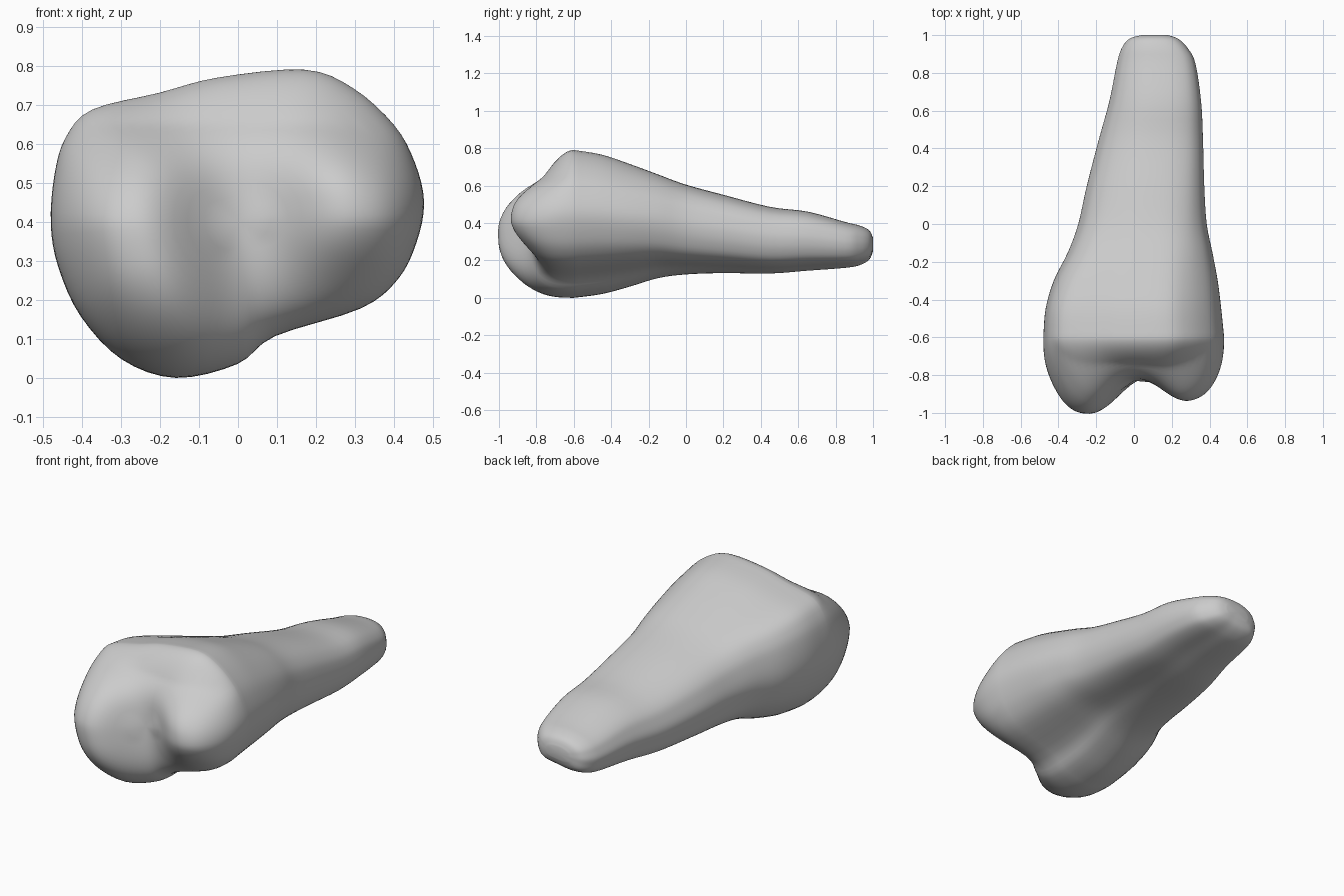
import bpy, bmesh, math
from mathutils import Vector

if "Cube" in bpy.data.objects:
    bpy.data.objects.remove(bpy.data.objects["Cube"])

# Matching cross-section outlines (0..1 in width and height), counter-clockwise
HEAD = [(1, .57), (.975, .70), (.92, .82), (.81, .94), (.68, 1), (.45, .975), (.29, .925),
        (.11, .87), (.04, .78), (.01, .66), (0, .5), (.02, .36), (.08, .2), (.19, .06),
        (.335, 0), (.5, .045), (.6, .135), (.83, .225), (.93, .32), (.98, .44)]
SHAFT = [(1, .52), (.99, .66), (.955, .8), (.87, .92), (.72, .99), (.52, 1), (.34, .96),
         (.18, .86), (.08, .74), (.03, .6), (0, .45), (.01, .3), (.04, .14), (.11, .04),
         (.27, 0), (.45, .02), (.62, .07), (.8, .12), (.92, .21), (.98, .36)]

# Stations along the bone: y, x min, x max, z min, z max, share of head outline
STATIONS = [
    (1.00, .04, .18, .25, .32, 0), (.98, -.025, .235, .205, .36, 0),
    (.93, -.065, .285, .175, .385, 0), (.85, -.09, .325, .16, .405, 0),
    (.65, -.13, .355, .145, .46, 0), (.45, -.185, .365, .13, .485, 0),
    (.2, -.25, .372, .132, .55, .1), (0, -.295, .385, .125, .605, .3),
    (-.15, -.35, .415, .105, .66, .6), (-.3, -.425, .443, .06, .715, .85),
    (-.45, -.468, .462, .02, .765, 1), (-.6, -.48, .477, 0, .79, 1)]


def catmull(a, b, c, d, t):
    return .5 * (2*b + (c-a)*t + (2*a - 5*b + 4*c - d)*t*t + (3*b - a - 3*c + d)*t**3)


def resample(points, steps, closed):
    pts = [Vector(p) for p in points]
    n = len(pts)
    get = (lambda i: pts[i % n]) if closed else (lambda i: pts[max(0, min(n-1, i))])
    out = [catmull(get(i-1), get(i), get(i+1), get(i+2), k/steps)
           for i in range(n if closed else n-1) for k in range(steps)]
    return out if closed else out + [pts[-1]]


def lobe(x, z, cx, cz, w, h):
    # Broad rounded bump
    return math.exp(-abs((x-cx)/w)**2.5 - abs((z-cz)/h)**2.5)


head, shaft = resample(HEAD, 4, True), resample(SHAFT, 4, True)
rings = []

# Tapering shaft flaring into the head
for y, x0, x1, z0, z1, k in resample(STATIONS, 4, False):
    rings.append([(x0 + (x1-x0)*p.x, y, z0 + (z1-z0)*p.y)
                  for p in (s.lerp(h, k) for s, h in zip(shaft, head))])

# Front joint face: two rounded lobes with a groove between them
rim, cx, cz = rings[-1], .0, .4


def face_point(x, z, r):
    left = lobe(x, z, -.28 - .22*(z-.36), .33, .21, .32)
    right = lobe(x, z, .33, .45, .21, .2)
    depth = .2 + .215*left + .155*right
    # Crisp rim low down, sloping chamfer near the top
    power = 4.5 - 2.7 * max(0, min(1, (z-.4)/.25))
    return x, -.6 - depth * (1 - r**power)**(1/(2.9 - (4.5-power)/2.7*1.1)), z


for i in range(1, 28):
    r = math.cos(i/28 * math.pi/2) ** .6
    rings.append([face_point(cx + r*(x-cx), cz + r*(z-cz), r) for x, _, z in rim])

# Bridge all rings and close both ends
bm = bmesh.new()
loops = [[bm.verts.new(p) for p in ring] for ring in rings]
n = len(head)
for a, b in zip(loops, loops[1:]):
    for j in range(n):
        bm.faces.new((a[j], a[(j+1) % n], b[(j+1) % n], b[j]))
for ring, tip in ((loops[0], (.11, 1.0, .285)), (loops[-1], face_point(cx, cz, 0))):
    c = bm.verts.new(tip)
    for j in range(n):
        bm.faces.new((ring[j], ring[(j+1) % n], c))
bmesh.ops.recalc_face_normals(bm, faces=bm.faces)

mesh = bpy.data.meshes.new("bone")
bm.to_mesh(mesh)
bm.free()
bone = bpy.data.objects.new("bone", mesh)
bpy.context.collection.objects.link(bone)
for f in mesh.polygons:
    f.use_smooth = True
